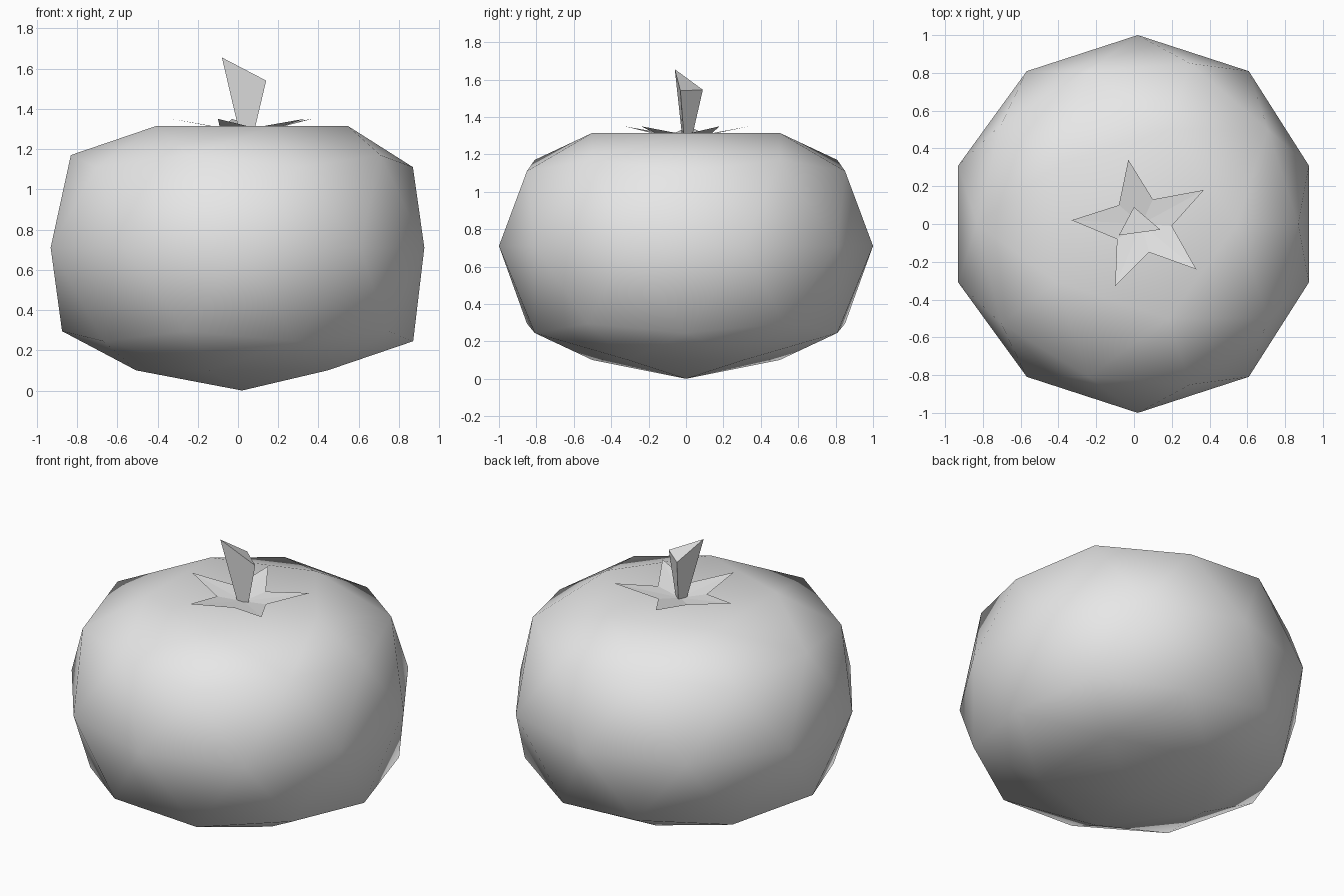
import bpy
import bmesh
from mathutils import Vector

cube = bpy.data.objects.get("Cube")
if cube:
    bpy.data.objects.remove(cube, do_unlink=True)

grey = bpy.data.materials.new("light grey")
grey.use_nodes = True
grey.diffuse_color = (0.8, 0.8, 0.8, 1)
grey.node_tree.nodes["Principled BSDF"].inputs["Base Color"].default_value = grey.diffuse_color


def add_object(name, bm, smooth=False):
    bmesh.ops.recalc_face_normals(bm, faces=bm.faces)
    for face in bm.faces:
        face.smooth = smooth
    mesh = bpy.data.meshes.new(name)
    bm.to_mesh(mesh)
    bm.free()
    mesh.materials.append(grey)
    obj = bpy.data.objects.new(name, mesh)
    bpy.context.collection.objects.link(obj)
    return obj


# Squashed fruit: pairs of sphere height and finished height
PROFILE = [(-1, 0), (-0.851, 0.1), (-0.526, 0.245), (-0.447, 0.295), (0, 0.71),
           (0.447, 1.11), (0.526, 1.17), (0.851, 1.315), (1, 1.28)]
bm = bmesh.new()
bmesh.ops.create_icosphere(bm, subdivisions=2, radius=1)
for v in bm.verts:
    height = v.co.z
    v.co.z = min(PROFILE, key=lambda p: abs(p[0] - height))[1]
    v.co.x += 0.02
    # the right-hand side is slightly flattened
    if v.co.x > 0.88:
        v.co.x -= 0.045
add_object("fruit_body", bm, smooth=True)

# Five-pointed leaf crown, dished towards its centre
TIPS = [(-0.33, 0.02), (-0.1, -0.33), (0.33, -0.24), (0.37, 0.18), (-0.03, 0.34)]
NOTCHES = [(-0.09, -0.08), (0.08, -0.15), (0.2, -0.01), (0.1, 0.13), (-0.08, 0.1)]
bm = bmesh.new()
centre = bm.verts.new((0.04, 0, 1.28))
rim = []
for tip, notch in zip(TIPS, NOTCHES):
    rim.append(bm.verts.new((*tip, 1.35)))
    rim.append(bm.verts.new((*notch, 1.306)))
for i, v in enumerate(rim):
    bm.faces.new((centre, v, rim[(i + 1) % len(rim)]))
add_object("leaf_crown", bm)

# Three-sided stem, widening to a slanted cut end
TOP = [Vector(p) for p in ((-0.08, -0.06, 1.655), (0.14, -0.03, 1.54), (0, 0.09, 1.545))]
middle = sum(TOP, Vector()) / 3
bm = bmesh.new()
upper = [bm.verts.new(p) for p in TOP]
lower = []
for p in TOP:
    offset = (p - middle) * 0.3
    lower.append(bm.verts.new((0.04 + offset.x, offset.y, 1.27)))
bm.faces.new(upper)
bm.faces.new(lower)
for i in range(3):
    j = (i + 1) % 3
    bm.faces.new((lower[i], lower[j], upper[j], upper[i]))
add_object("stem", bm)
